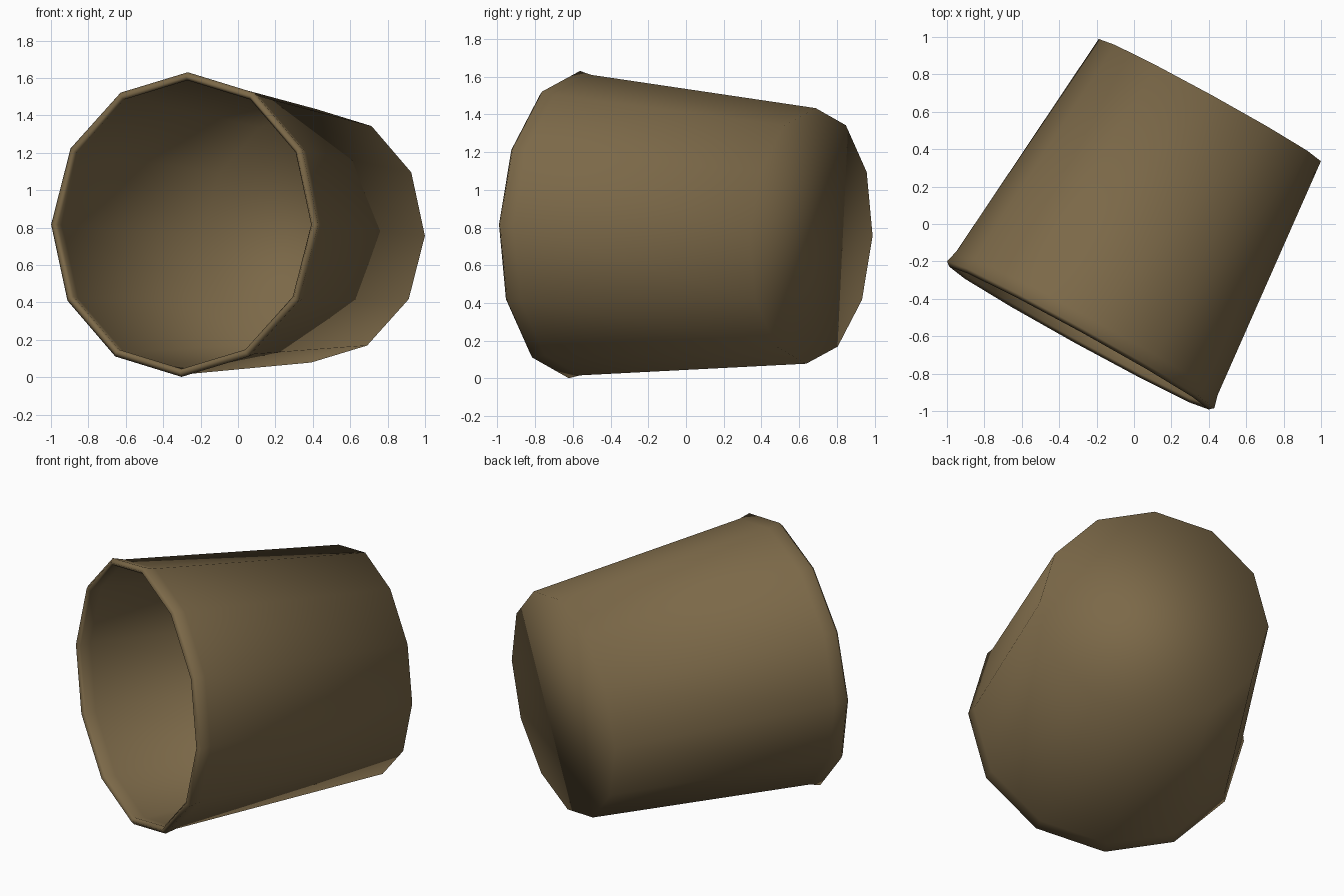
import bpy, bmesh, math
from mathutils import Vector

if "Cube" in bpy.data.objects:
    bpy.data.objects.remove(bpy.data.objects["Cube"])

SIDES = 12

# Axis of the tipped-over bucket: from the mouth towards the base
mouth = Vector((-0.285, -0.592, 0.816))
axis = Vector((0.482, 0.876, -0.042)).normalized()
side = axis.cross(Vector((0, 0, 1))).normalized()
up = side.cross(axis).normalized()

# Profile (radius, distance along axis): outer base, wall, rolled lip, inner wall, inner base
profile = [
    (0.678, 1.433),
    (0.797, 0.070),
    (0.815, 0.000),
    (0.792, -0.020),
    (0.772, 0.000),
    (0.785, 0.070),
    (0.670, 1.425),
]

bm = bmesh.new()
rings = []
for r, t in profile:
    ring = []
    for i in range(SIDES):
        a = 2 * math.pi * i / SIDES
        ring.append(bm.verts.new(mouth + axis * t + (side * math.cos(a) + up * math.sin(a)) * r))
    rings.append(ring)

# Walls and lip
for r0, r1 in zip(rings, rings[1:]):
    for i in range(SIDES):
        j = (i + 1) % SIDES
        bm.faces.new((r0[i], r0[j], r1[j], r1[i]))

# Flat base, outside and inside
bm.faces.new(rings[0])
bm.faces.new(rings[-1])
bmesh.ops.recalc_face_normals(bm, faces=bm.faces[:])
for f in bm.faces:
    f.smooth = True

mesh = bpy.data.meshes.new("bucket")
bm.to_mesh(mesh)
bm.free()

brown = bpy.data.materials.new("dull brown")
brown.diffuse_color = (0.20, 0.14, 0.065, 1)
brown.use_nodes = True
brown.node_tree.nodes["Principled BSDF"].inputs["Base Color"].default_value = brown.diffuse_color
mesh.materials.append(brown)

bucket = bpy.data.objects.new("bucket", mesh)
bpy.context.collection.objects.link(bucket)
